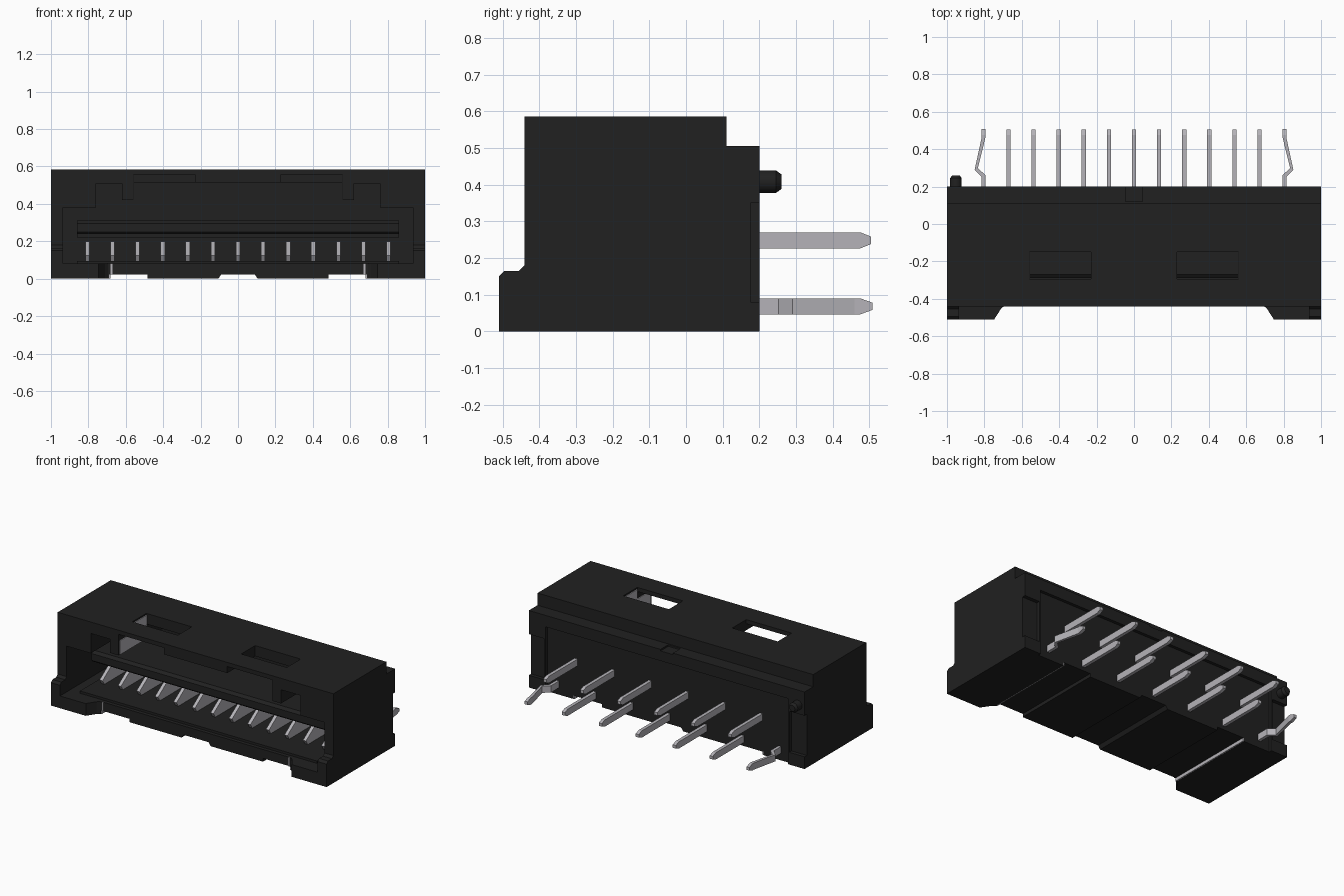
import bpy, bmesh, math
from mathutils import Vector

cube = bpy.data.objects.get("Cube")
if cube:
    bpy.data.objects.remove(cube, do_unlink=True)


def material(name, rgb, rough):
    m = bpy.data.materials.new(name)
    m.use_nodes = True
    m.diffuse_color = (*rgb, 1)
    bsdf = m.node_tree.nodes["Principled BSDF"]
    bsdf.inputs["Base Color"].default_value = (*rgb, 1)
    bsdf.inputs["Roughness"].default_value = rough
    return m


BLACK = material("black plastic", (0.015, 0.015, 0.015), 0.6)
METAL = material("tin grey metal", (0.46, 0.45, 0.48), 0.5)


def prism(name, pts, axis, a, b, mat=BLACK):
    """Extrude a 2D profile along an axis from a to b."""
    place = {"x": lambda p: (a, p[0], p[1]),
             "y": lambda p: (p[0], a, p[1]),
             "z": lambda p: (p[0], p[1], a)}[axis]
    bm = bmesh.new()
    face = bm.faces.new([bm.verts.new(place(p)) for p in pts])
    new = bmesh.ops.extrude_face_region(bm, geom=[face])["geom"]
    step = Vector([(b - a) if axis == k else 0 for k in "xyz"])
    bmesh.ops.translate(bm, vec=step, verts=[v for v in new if isinstance(v, bmesh.types.BMVert)])
    bmesh.ops.recalc_face_normals(bm, faces=bm.faces)
    me = bpy.data.meshes.new(name)
    bm.to_mesh(me)
    bm.free()
    me.materials.append(mat)
    ob = bpy.data.objects.new(name, me)
    bpy.context.collection.objects.link(ob)
    return ob


def box(name, x, y, z, mat=BLACK):
    return prism(name, [(x[0], y[0]), (x[1], y[0]), (x[1], y[1]), (x[0], y[1])], "z", z[0], z[1], mat)


def span(s, a, b):
    return tuple(sorted((s * a, s * b)))


def mirrored(half):
    """Close a right-hand half profile with its mirror image."""
    return half + [(-x, v) for x, v in reversed(half)]


def cut(target, cutter):
    mod = target.modifiers.new("cut", "BOOLEAN")
    mod.operation, mod.solver, mod.object = "DIFFERENCE", "EXACT", cutter
    bpy.context.view_layer.objects.active = target
    bpy.ops.object.modifier_apply(modifier=mod.name)
    bpy.data.objects.remove(cutter, do_unlink=True)


# Housing: side profile extruded across the full width
housing = prism("housing", [(-.51, 0), (.20, 0), (.20, .505), (.11, .505), (.11, .585), (-.44, .585),
                            (-.44, .18), (-.455, .165), (-.495, .165), (-.51, .15)], "x", -1, 1)

# Open front between the two corner lips
cut(housing, prism("front_gap", mirrored([(.755, -.53), (.745, -.505), (.71, -.452), (.695, -.439), (.675, -.434)]),
                   "z", -.05, .3))

# Stepped mating cavity with two hanging ribs
cut(housing, prism("cavity", mirrored([(.935, .08), (.935, .38), (.76, .38), (.76, .51), (.62, .51),
                                       (.62, .42), (.56, .42), (.56, .515)]), "y", -.6, .05))

# Ceiling pockets with latch windows through the top
for s in (1, -1):
    cut(housing, box("pocket", span(s, .23, .56), (-.6, -.15), (.47, .558)))
    cut(housing, box("window", span(s, .23, .56), (-.295, -.151), (.5, .65)))

# Shallow grooves under the floor
cut(housing, prism("middle_groove", [(-.12, -.02), (.12, -.02), (.09, .022), (-.09, .022)], "y", -.6, .3))
for s in (1, -1):
    cut(housing, prism("side_groove", [(s * .485, -.02), (s * .69, -.02), (s * .69, .022), (s * .485, .022)],
                       "y", -.6, .3))

# Back face: recessed panel, corner notches and a small key notch
cut(housing, box("back_recess", (-.88, .88), (.18, .3), (-.1, .43)))
for s in (1, -1):
    cut(housing, box("corner_notch", span(s, .89, 1.1), (.176, .3), (.08, .35)))
cut(housing, box("key_notch", (-.045, .045), (.12, .3), (.495, .6)))

# Tongue above the contacts
tongue = prism("tongue", [(-.29, .25), (-.28, .24), (-.2, .24), (-.2, .22), (.06, .22), (.06, .31),
                          (-.27, .31), (-.29, .295)], "x", -.86, .86)
floor = box("cavity_floor_pad", (-.86, .86), (-.41, .06), (.07, .095))

# Contacts in the cavity, and tails leaving the back in two staggered rows
PITCH, W = .1342, .011
for i in range(-6, 7):
    x = i * PITCH
    prism(f"contact_{i + 7}", [(-.27, .125), (-.25, .095), (.06, .095), (.06, .2), (-.16, .2)],
          "x", x - W, x + W, METAL)
    if abs(i) < 6:
        z = .248 if i % 2 else .068
        h = .022
        prism(f"tail_{i + 7}", [(.16, z - h), (.475, z - h), (.505, z - .01), (.505, z + .01),
                                (.475, z + h), (.16, z + h)], "x", x - W, x + W, METAL)

# Kinked retention tails at both ends
for s, side in ((1, "left"), (-1, "right")):
    path = [(.795, .16), (.795, .262), (.835, .298), (.795, .46), (.795, .508),
            (.815, .508), (.815, .46), (.852, .29), (.815, .252), (.815, .16)]
    ob = prism(f"kinked_tail_{side}", [(s * x, y) for x, y in path], "z", .046, .09, METAL)
    tip = prism("tip_cutter", [(.475, .1), (.475, .0899), (.508, .078), (.52, .078), (.52, .1)], "x", -1, 1)
    cut(ob, tip)
    tip = prism("tip_cutter", [(.475, .03), (.475, .0461), (.508, .058), (.52, .058), (.52, .03)], "x", -1, 1)
    cut(ob, tip)

    # Metal faces lining the bottom groove, rib and latch window
    box(f"groove_plate_{side}", span(s, .682, .692), (-.436, .179), (.001, .024), METAL)
    box(f"lip_plate_{side}", span(s, .672, .681), (-.438, -.432), (.022, .08), METAL)
    box(f"rib_plate_{side}", span(s, .555, .562), (-.43, -.15), (.421, .513), METAL)
    box(f"window_plate_{side}", span(s, .555, .562), (-.29, -.152), (.513, .575), METAL)

# Locating peg on the back, with a chamfered end
bm = bmesh.new()
rings = []
for y, r in ((.17, .031), (.245, .031), (.26, .02)):
    rings.append([bm.verts.new((-.952 + r * math.cos(a), y, .408 + r * math.sin(a)))
                  for a in (k * math.tau / 20 for k in range(20))])
for lo, hi in zip(rings, rings[1:]):
    for k in range(20):
        bm.faces.new((lo[k], lo[(k + 1) % 20], hi[(k + 1) % 20], hi[k]))
bm.faces.new(rings[0])
bm.faces.new(rings[-1])
bmesh.ops.recalc_face_normals(bm, faces=bm.faces)
me = bpy.data.meshes.new("locating_peg")
bm.to_mesh(me)
bm.free()
me.materials.append(BLACK)
peg = bpy.data.objects.new("locating_peg", me)
bpy.context.collection.objects.link(peg)
bpy.ops.object.select_all(action="DESELECT")
peg.select_set(True)
bpy.context.view_layer.objects.active = peg
bpy.ops.object.shade_smooth_by_angle(angle=math.radians(30))
